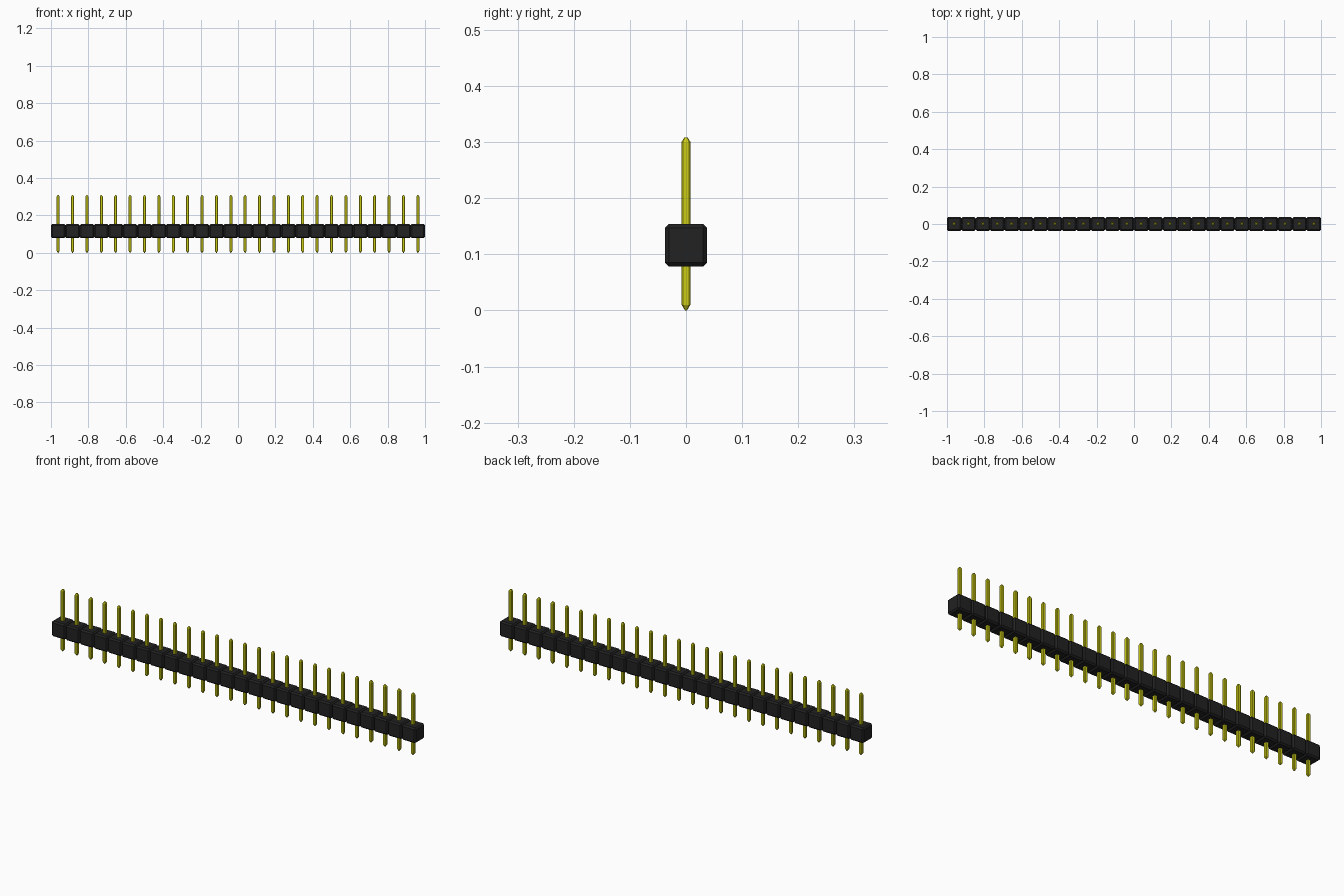
import bpy
import bmesh
from mathutils import Matrix

COUNT = 26
PITCH = 2 / COUNT

if "Cube" in bpy.data.objects:
    bpy.data.objects.remove(bpy.data.objects["Cube"], do_unlink=True)


def material(name, color):
    mat = bpy.data.materials.new(name)
    mat.use_nodes = True
    mat.diffuse_color = color
    bsdf = mat.node_tree.nodes["Principled BSDF"]
    bsdf.inputs["Base Color"].default_value = color
    bsdf.inputs["Roughness"].default_value = 0.6
    return mat


def mesh_from(bm, name, mat):
    bmesh.ops.recalc_face_normals(bm, faces=bm.faces)
    mesh = bpy.data.meshes.new(name)
    bm.to_mesh(mesh)
    bm.free()
    mesh.materials.append(mat)
    return mesh


def housing_mesh(mat):
    # One chamfered block of the strip
    bm = bmesh.new()
    bmesh.ops.create_cube(bm, size=1, matrix=Matrix.Diagonal((PITCH, 0.075, 0.076, 1)))
    bmesh.ops.bevel(bm, geom=bm.edges[:], offset=0.007, segments=1,
                    affect='EDGES', profile=0.5)
    return mesh_from(bm, "housing_block", mat)


def pin_mesh(mat):
    # Square pin with chamfered corners and tapered tips
    half, cut = 0.008, 0.0025
    section = [(half, cut - half), (half, half - cut), (half - cut, half), (cut - half, half),
               (-half, half - cut), (-half, cut - half), (cut - half, -half), (half - cut, -half)]
    levels = [(0, 0.2), (0.01, 1), (0.3, 1), (0.308, 0.4)]
    bm = bmesh.new()
    rings = [[bm.verts.new((x * s, y * s, z)) for x, y in section] for z, s in levels]
    for low, high in zip(rings, rings[1:]):
        for i in range(len(section)):
            j = (i + 1) % len(section)
            bm.faces.new((low[i], low[j], high[j], high[i]))
    bm.faces.new(rings[0][::-1])
    bm.faces.new(rings[-1])
    return mesh_from(bm, "pin", mat)


black = material("black plastic", (0.016, 0.016, 0.016, 1))
gold = material("yellow metal", (0.6, 0.6, 0.008, 1))
block, pin = housing_mesh(black), pin_mesh(gold)

# Repeat the block and its pin along the strip
for n in range(COUNT):
    x = (n + 0.5) * PITCH - 1
    for name, mesh, z in (("housing_block", block, 0.116), ("pin", pin, 0)):
        obj = bpy.data.objects.new(f"{name}_{n + 1}", mesh)
        obj.location = (x, 0, z)
        bpy.context.collection.objects.link(obj)
